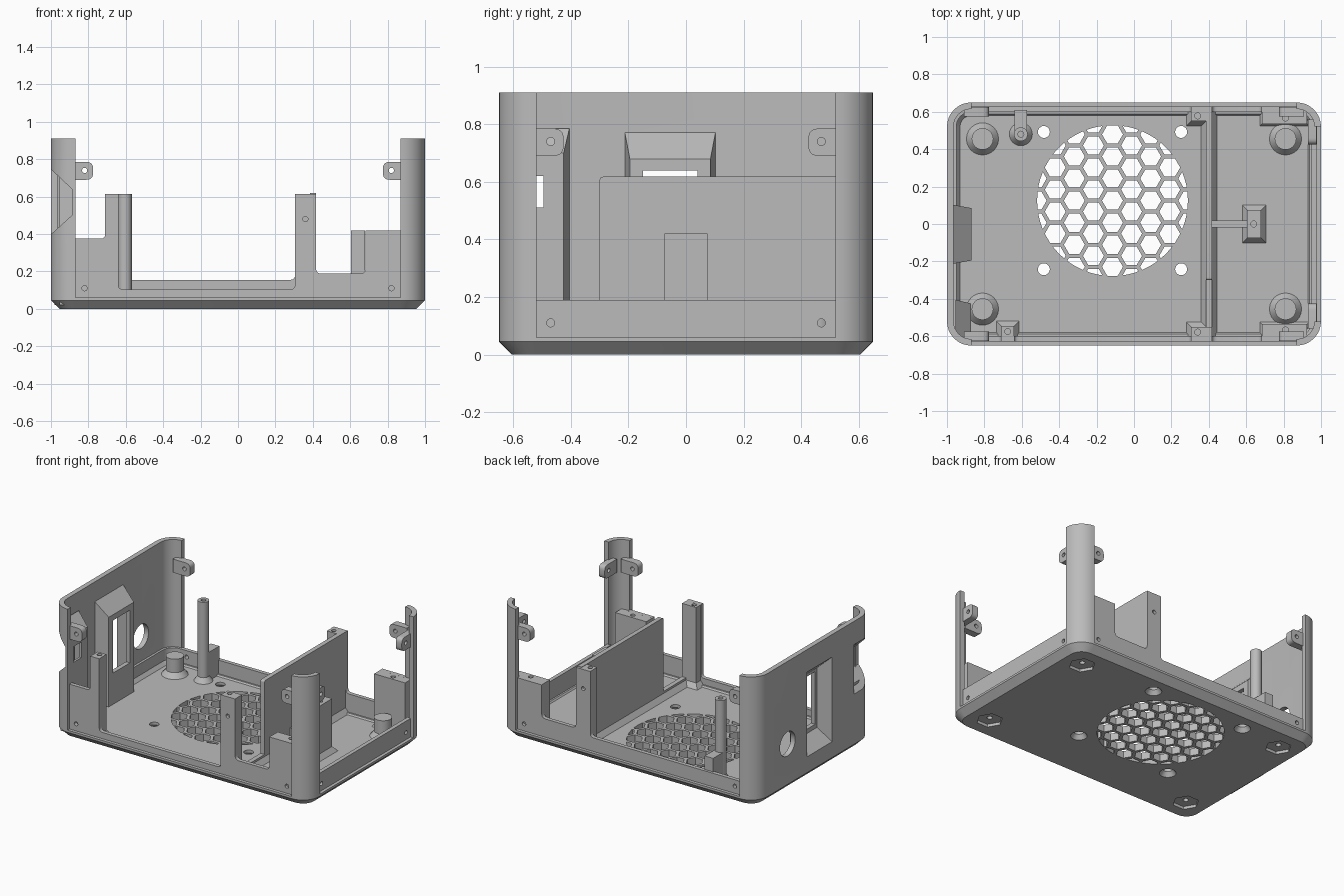
import bpy, bmesh, math
from mathutils import Vector

cube = bpy.data.objects.get("Cube")
if cube:
    bpy.data.objects.remove(cube, do_unlink=True)

grey = bpy.data.materials.new("plain_grey")
grey.use_nodes = True
grey.diffuse_color = (0.5, 0.5, 0.5, 1)
grey.node_tree.nodes["Principled BSDF"].inputs["Base Color"].default_value = (0.5, 0.5, 0.5, 1)


def finish(name, bm):
    bmesh.ops.recalc_face_normals(bm, faces=bm.faces)
    mesh = bpy.data.meshes.new(name)
    bm.to_mesh(mesh)
    bm.free()
    mesh.materials.append(grey)
    obj = bpy.data.objects.new(name, mesh)
    bpy.context.collection.objects.link(obj)
    return obj


def build(name, solids):
    """Each solid is a list of rings, joined in order and capped."""
    bm = bmesh.new()
    for rings in solids:
        loops = [[bm.verts.new(p) for p in ring] for ring in rings]
        n = len(loops[0])
        for a, b in zip(loops, loops[1:]):
            for i in range(n):
                j = (i + 1) % n
                bm.faces.new((a[i], a[j], b[j], b[i]))
        bm.faces.new(loops[0][::-1])
        bm.faces.new(loops[-1])
    return finish(name, bm)


def place(axis, u, v, w):
    return {"x": (w, u, v), "y": (u, w, v), "z": (u, v, w)}[axis]


def rod(u, v, axis, layers, sides=24):
    """Round solid along an axis; layers are (radius, position)."""
    angles = [2 * math.pi * i / sides for i in range(sides)]
    return [[place(axis, u + r * math.cos(a), v + r * math.sin(a), w) for a in angles]
            for r, w in layers]


def rect(axis, w, u0, u1, v0, v1):
    return [place(axis, u, v, w) for u, v in ((u0, v0), (u1, v0), (u1, v1), (u0, v1))]


def box(x0, x1, y0, y1, z0, z1):
    return [rect("z", z, x0, x1, y0, y1) for z in (z0, z1)]


def slab(points, axis, w0, w1):
    """Extruded outline of (u, v, corner radius) points."""
    out = []
    for i, (u, v, r) in enumerate(points):
        p = Vector((u, v))
        if not r:
            out.append(p)
            continue
        a = p + (Vector(points[i - 1][:2]) - p).normalized() * r
        b = p + (Vector(points[(i + 1) % len(points)][:2]) - p).normalized() * r
        for k in range(6):
            t = k / 5
            out.append(a * (1 - t) ** 2 + p * 2 * t * (1 - t) + b * t * t)
    return [[place(axis, p.x, p.y, w) for p in out] for w in (w0, w1)]


def tub(layers):
    """Rounded rectangle rings at (inset, height)."""
    rings = []
    for inset, z in layers:
        ring = []
        for q, (sx, sy) in enumerate(((1, 1), (-1, 1), (-1, -1), (1, -1))):
            for k in range(9):
                a = math.pi / 2 * (q + k / 8)
                r = 0.13 - inset
                ring.append((sx * 0.87 + r * math.cos(a), sy * 0.52 + r * math.sin(a), z))
        rings.append(ring)
    return rings


def combine(obj, tool, operation="DIFFERENCE"):
    if isinstance(tool, list):
        tool = build("cutter", tool)
    tool.hide_render = True
    mod = obj.modifiers.new("combine", "BOOLEAN")
    mod.operation, mod.object, mod.solver = operation, tool, "EXACT"
    bpy.context.view_layer.objects.active = obj
    bpy.ops.object.modifier_apply(modifier=mod.name)
    bpy.data.objects.remove(tool, do_unlink=True)


# Shell: chamfered tray with full left wall and four corner columns
shell = build("shell", [tub([(0.045, 0), (0, 0.045), (0, 0.91)])])
combine(shell, [tub([(0.07, 0.05), (0.05, 0.075), (0.05, 0.155), (0.035, 0.156), (0.035, 1)])])
combine(shell, [box(-0.87, 0.87, -1, 1, 0.06, 1.2)])
combine(shell, [box(0.5, 1.2, -0.52, 0.52, 0.06, 1.2)])

# Inward bulges of the left wall, with their pockets and windows
combine(shell, [[rect("x", -0.98, -0.215, 0.105, 0.02, 0.785),
                 rect("x", -0.869, -0.195, 0.085, 0.02, 0.68)]], "UNION")
combine(shell, [[rect("x", -1.02, -0.2, 0.09, 0.14, 0.77),
                 rect("x", -0.9, -0.17, 0.06, 0.24, 0.66)]])
combine(shell, [box(-0.95, -0.8, -0.15, 0.04, 0.27, 0.64)])
combine(shell, [[rect("x", -0.955, -0.61, -0.405, 0.02, 0.785),
                 rect("x", -0.872, -0.61, -0.425, 0.02, 0.7)]], "UNION")
combine(shell, [[rect("x", -1.02, -0.7, -0.43, 0.38, 0.765),
                 rect("x", -0.888, -0.7, -0.47, 0.5, 0.64)]])
combine(shell, [box(-0.95, -0.8, -0.58, -0.495, 0.51, 0.62)])
combine(shell, [rod(0.3, 0.33, "x", [(0.085, -1.1), (0.085, -0.8)], 32)])

# Honeycomb fan grille and fan screw holes in the floor
fan_x, fan_y = -0.115, 0.125
cells = []
for i in range(-5, 6):
    for j in range(-5, 6):
        dx, dy = i * 0.102, (j + (i % 2) / 2) * 0.118
        if math.hypot(dx, dy) < 0.44:
            cells.append(rod(fan_x + dx, fan_y + dy, "z", [(0.056, -0.03), (0.056, 0.1)], 6))
grille = build("grille_cutter", cells)
combine(grille, [rod(fan_x, fan_y, "z", [(0.403, -0.02), (0.403, 0.09)], 64)], "INTERSECT")
combine(shell, grille)
combine(shell, [rod(fan_x + sx * 0.367, fan_y + sy * 0.367, "z",
                    [(0.06, -0.01), (0.032, 0.03), (0.032, 0.1)])
                for sx in (-1, 1) for sy in (-1, 1)])

# Foot pegs with hexagonal sockets underneath
for sx in (-1, 1):
    for sy in (-1, 1):
        x, y = sx * 0.81, sy * 0.455
        combine(shell, [rod(x, y, "z", [(0.085, -0.01), (0.085, 0.02)], 6)])
        combine(shell, [rod(x, y, "z", [(0.018, -0.01), (0.018, 0.1)], 16)])
        peg = build("foot_peg", [rod(x, y, "z", [(0.09, 0.045), (0.058, 0.085), (0.058, 0.18)])])
        combine(peg, [rod(x, y, "z", [(0.018, 0), (0.018, 0.12)], 16)])

# Recessed front, back and right panels
right_part = [(0.305, 0.615, 0), (0.417, 0.615, 0), (0.417, 0.188, 0.03),
              (0.683, 0.188, 0.03), (0.683, 0.42, 0), (0.875, 0.42, 0), (0.875, 0.055, 0.02)]
front_left = [(-0.875, 0.055, 0.02), (-0.875, 0.375, 0), (-0.71, 0.375, 0.025),
              (-0.71, 0.615, 0), (-0.64, 0.615, 0), (-0.64, 0.104, 0.025), (0.305, 0.104, 0.025)]
back_left = [(-0.875, 0.055, 0.02), (-0.875, 0.155, 0), (0.305, 0.155, 0.025)]
screws = [rod(s * 0.82, 0.11, "y", [(0.014, -1), (0.014, 1)], 16) for s in (-1, 1)]
screws.append(rod(0.36, 0.48, "y", [(0.014, -1), (0.014, 1)], 16))
for name, left, s in (("front_panel", front_left, -1), ("back_panel", back_left, 1)):
    panel = build(name, [slab(left + right_part, "y", s * 0.6, s * 0.628)])
    combine(panel, screws)
side = build("right_panel", [slab([(-0.525, 0.055, 0.02), (-0.525, 0.19, 0), (0.525, 0.19, 0),
                                   (0.525, 0.055, 0.02)], "x", 0.95, 0.978)])
combine(side, [rod(s * 0.47, 0.11, "x", [(0.014, 0.8), (0.014, 1.1)], 16) for s in (-1, 1)])


def post(name, x0, x1, y0, y1, top, hole, flare=0.03):
    """Square post with a flared foot and a screw hole in its top."""
    rings = [rect("z", z, x0 - f, x1 + f, y0 - f, y1 + f)
             for f, z in ((flare, 0.045), (0, 0.045 + flare * 1.3), (0, top))]
    obj = build(name, [rings])
    combine(obj, [rod(hole[0], hole[1], "z", [(0.016, top - 0.08), (0.016, top + 0.05)], 16)])


# Screw posts behind the panels and the free standing post
post("front_left_post", -0.709, -0.641, -0.608, -0.545, 0.6148, (-0.675, -0.575))
for s in (-1, 1):
    ya, yb = sorted((s * 0.608, s * 0.55))
    post("screw_post", 0.306, 0.416, ya, yb, 0.6148, (0.34, s * 0.578))
    ya, yb = sorted((s * 0.608, s * 0.535))
    post("corner_block", 0.684, 0.925, ya, yb, 0.4198, (0.81, s * 0.567), 0.015)
post("middle_post", 0.605, 0.68, -0.075, 0.075, 0.42, (0.64, 0))
build("middle_post_rib", [box(0.4, 0.62, -0.02, 0.02, 0.04, 0.18)])

# Divider wall with a flared base and a low front run
build("divider", [slab([(-0.3, 0.04, 0), (-0.3, 0.618, 0.015), (0.61, 0.618, 0),
                        (0.61, 0.04, 0)], "x", 0.385, 0.417)])
build("divider_base", [[rect("z", z, 0.385 - f, 0.417 + f, -0.61, 0.61)
                        for f, z in ((0.03, 0.045), (0, 0.085), (0, 0.1))]])

# Round standoff tied to the back wall
standoff = build("standoff", [rod(-0.605, 0.48, "z", [(0.065, 0.045), (0.037, 0.085), (0.037, 0.615)])])
combine(standoff, [rod(-0.605, 0.48, "z", [(0.016, 0.5), (0.016, 0.7)], 16)])
build("standoff_rib", [box(-0.638, -0.572, 0.49, 0.61, 0.04, 0.25)])


# Screw ears on the columns
def ear(u, s, axis, w0, w1):
    obj = build("screw_ear", [slab([(s * (u - 0.045), 0.69, 0.035), (s * (u + 0.09), 0.69, 0),
                                    (s * (u + 0.09), 0.785, 0), (s * (u - 0.045), 0.785, 0.035)],
                                   axis, w0, w1)])
    combine(obj, [rod(s * u, 0.74, axis, [(0.014, w0 * 0.8), (0.014, w1 * 1.2)], 16)])


for s in (-1, 1):
    for t in (-1, 1):
        ear(0.82, s, "y", t * 0.575, t * 0.626)
    ear(0.47, s, "x", 0.93, 0.976)

# Smooth the curved faces, keep hard edges
bpy.ops.object.select_all(action="DESELECT")
for obj in bpy.context.collection.objects:
    if obj.type == "MESH":
        obj.select_set(True)
        bpy.context.view_layer.objects.active = obj
bpy.ops.object.shade_smooth_by_angle(angle=math.radians(30))
